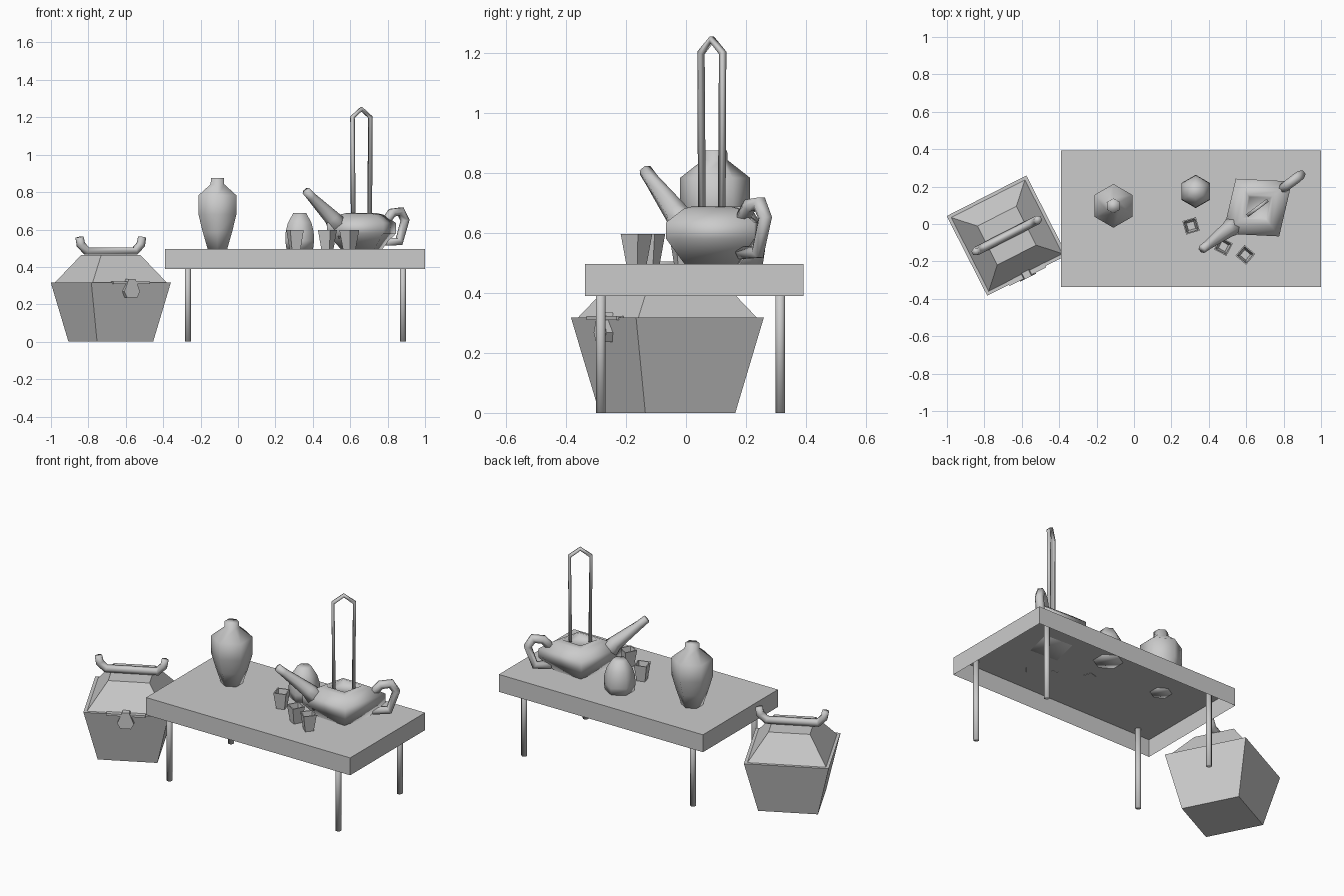
import bpy, bmesh
from math import sin, cos, pi, radians
from mathutils import Vector

if "Cube" in bpy.data.objects:
    bpy.data.objects.remove(bpy.data.objects["Cube"])


def finish(name, bm, smooth=True):
    bmesh.ops.recalc_face_normals(bm, faces=bm.faces)
    me = bpy.data.meshes.new(name)
    bm.to_mesh(me)
    bm.free()
    for p in me.polygons:
        p.use_smooth = smooth
    ob = bpy.data.objects.new(name, me)
    bpy.context.collection.objects.link(ob)
    return ob


def skin(bm, rings, cap_start=True, cap_end=True):
    loops = [[bm.verts.new(p) for p in r] for r in rings]
    n = len(loops[0])
    for a, b in zip(loops, loops[1:]):
        for i in range(n):
            j = (i + 1) % n
            bm.faces.new((a[i], a[j], b[j], b[i]))
    if cap_start:
        bm.faces.new(loops[0][::-1])
    if cap_end:
        bm.faces.new(loops[-1])


def turned(name, x, y, profile, n, rot, stretch=1.0, caps=(True, True), smooth=True):
    """Faceted vessel from (radius, z) pairs; rot turns the first corner, stretch scales along it."""
    c, s = cos(radians(rot)), sin(radians(rot))
    rings = []
    for r, z in profile:
        ring = []
        for i in range(n):
            u, v = r * stretch * cos(2 * pi * i / n), r * sin(2 * pi * i / n)
            ring.append((x + u * c - v * s, y + u * s + v * c, z))
        rings.append(ring)
    bm = bmesh.new()
    skin(bm, rings, *caps)
    return finish(name, bm, smooth)


def tube(name, path, radii, n=6, side=(0, 0, 1), smooth=True):
    """Tube along a planar path; side is the normal of the path's plane."""
    pts, side = [Vector(p) for p in path], Vector(side).normalized()
    rings = []
    for i, p in enumerate(pts):
        t = Vector()
        if i > 0:
            t += (p - pts[i - 1]).normalized()
        if i < len(pts) - 1:
            t += (pts[i + 1] - p).normalized()
        m = t.normalized().cross(side).normalized()
        rings.append([p + radii[i] * (cos(a) * m + sin(a) * side)
                      for a in (2 * pi * (k + 0.5) / n for k in range(n))])
    bm = bmesh.new()
    skin(bm, rings)
    return finish(name, bm, smooth)


def on_axis(cx, cy, deg, pts):
    """Points (distance, z) in the upright plane through (cx, cy) turned by deg."""
    c, s = cos(radians(deg)), sin(radians(deg))
    return [(cx + d * c, cy + d * s, z) for d, z in pts], (-s, c, 0)


# Table top: a box left open underneath
x0, x1, y0, y1 = -0.39, 1.0, -0.337, 0.392
rect = [(x0, y0), (x1, y0), (x1, y1), (x0, y1)]
bm = bmesh.new()
skin(bm, [[(x, y, z) for x, y in rect] for z in (0.39, 0.497)], False, True)
finish("table_top", bm, False)

# Table legs
for i, x in enumerate((-0.268, 0.882)):
    for j, y in enumerate((-0.284, 0.314)):
        turned(f"table_leg_{i}{j}", x, y, [(0.017, 0), (0.017, 0.495)], 8, 22.5)

# Tall vase and small jar
turned("tall_vase", -0.11, 0.097,
       [(0.06, 0.495), (0.09, 0.585), (0.117, 0.68), (0.117, 0.783),
        (0.042, 0.842), (0.04, 0.875)], 6, 90)
turned("small_jar", 0.33, 0.174,
       [(0.082, 0.495), (0.089, 0.54), (0.086, 0.59), (0.073, 0.635),
        (0.04, 0.688)], 6, 90)

# Square cups, open at the top
for i, (x, y, rot) in enumerate([(0.305, -0.01, 61), (0.478, -0.12, 107), (0.595, -0.165, 95)]):
    turned(f"cup_{i}", x, y, [(0.034, 0.495), (0.053, 0.597), (0.044, 0.597), (0.028, 0.51)],
           4, rot, smooth=False)

# Kettle body: a rhombus plan with a sunken opening
KX, KY, KA = 0.66, 0.088, 37
turned("kettle_body", KX, KY,
       [(0.115, 0.495), (0.193, 0.58), (0.193, 0.635), (0.12, 0.68), (0.085, 0.688),
        (0.07, 0.665)], 4, KA, 1.2)

# Kettle spout
path, side = on_axis(KX, KY, KA, [(-0.13, 0.59), (-0.2, 0.665), (-0.335, 0.775), (-0.372, 0.808)])
tube("kettle_spout", path, [0.065, 0.042, 0.025, 0.023], 6, side)

# Kettle side handle
path, side = on_axis(KX, KY, KA, [(0.15, 0.63), (0.205, 0.69), (0.262, 0.697), (0.292, 0.65),
                                  (0.252, 0.535), (0.16, 0.535)])
tube("kettle_side_handle", path, [0.025, 0.026, 0.027, 0.025, 0.025, 0.025], 6, side)

# Tall hoop over the kettle
path, side = on_axis(KX, KY - 0.002, KA, [(-0.055, 0.675), (-0.06, 1.2), (0, 1.245), (0.06, 1.2), (0.055, 0.675)])
tube("kettle_hoop", path, [0.013] * 5, 4, side)

# Basket and lid
BX, BY, BA = -0.68, -0.062, 72
turned("basket_body", BX, BY, [(0.238, 0), (0.338, 0.318)], 4, BA, smooth=False)
turned("basket_lid", BX, BY, [(0.315, 0.316), (0.165, 0.465)], 4, BA, smooth=False)

# Basket handle with upturned ends
path, side = on_axis(BX, BY, BA - 45, [(-0.188, 0.56), (-0.18, 0.52), (-0.145, 0.485),
                                       (0.145, 0.485), (0.18, 0.52), (0.188, 0.56)])
tube("basket_handle", path, [0.022, 0.024, 0.024, 0.024, 0.024, 0.022], 6, side)


# Clasp plate and hanging tab on the front face of the basket
def front_plate(name, outline, near, far):
    a = radians(BA - 45)
    along, out = Vector((cos(a), sin(a), 0)), Vector((sin(a), -cos(a), 0))
    base = Vector((BX, BY, 0))
    bm = bmesh.new()
    skin(bm, [[base + along * u + out * d + Vector((0, 0, z)) for u, z in outline]
              for d in (near, far)])
    finish(name, bm, False)


front_plate("clasp_bar", [(-0.11, 0.31), (0.11, 0.31), (0.11, 0.323), (-0.11, 0.323)], 0.22, 0.247)
front_plate("clasp_tab", [(-0.03, 0.237), (0.03, 0.237), (0.047, 0.268), (0.02, 0.335),
                          (-0.02, 0.335), (-0.047, 0.268)], 0.215, 0.252)
